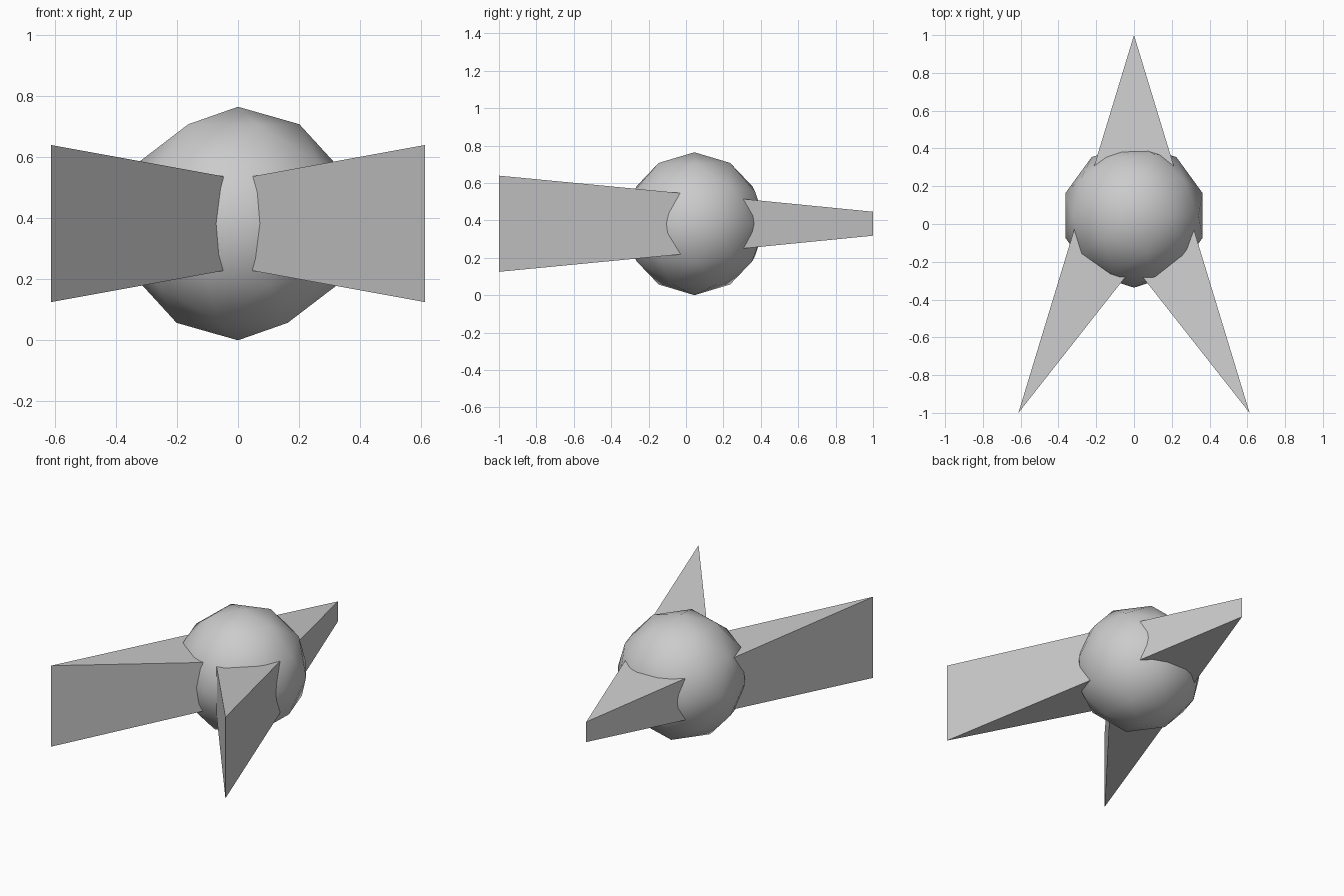
import bpy
from mathutils import Vector

if "Cube" in bpy.data.objects:
    bpy.data.objects.remove(bpy.data.objects["Cube"])

MID_Z = 0.382


def wedge(name, tip, base_a, base_b, extend=0.12):
    """Triangular plan wedge; each point is (x, y, half height)."""
    t, a, b = Vector(tip), Vector(base_a), Vector(base_b)
    # run the inner edges a little way into the ball
    a, b = a + (a - t) * extend, b + (b - t) * extend
    plan = [t, a, b]
    if (a - t).xy.cross((b - t).xy) < 0:
        plan = [t, b, a]
    verts = [(p.x, p.y, MID_Z - p.z) for p in plan]
    verts += [(p.x, p.y, MID_Z + p.z) for p in plan]
    faces = [(2, 1, 0), (3, 4, 5)]
    faces += [(i, (i + 1) % 3, (i + 1) % 3 + 3, i + 3) for i in range(3)]
    mesh = bpy.data.meshes.new(name)
    mesh.from_pydata(verts, [], faces)
    obj = bpy.data.objects.new(name, mesh)
    bpy.context.collection.objects.link(obj)
    return obj


# Central low-poly ball, smooth shaded
bpy.ops.mesh.primitive_ico_sphere_add(subdivisions=2, radius=0.382,
                                      location=(0, 0.045, MID_Z))
ball = bpy.context.object
ball.name = "central_ball"
bpy.ops.object.shade_smooth()

# Two large front fins, flaring taller toward their thin outer edge
for side, label in ((1, "right"), (-1, "left")):
    wedge(f"front_fin_{label}",
          (side * 0.612, -1.0, 0.257),
          (side * 0.045, -0.28, 0.154),
          (side * 0.317, -0.03, 0.164))

# Single rear fin, tapering to a short edge
wedge("rear_fin", (0, 1.0, 0.064), (0.21, 0.31, 0.132), (-0.21, 0.31, 0.132))
